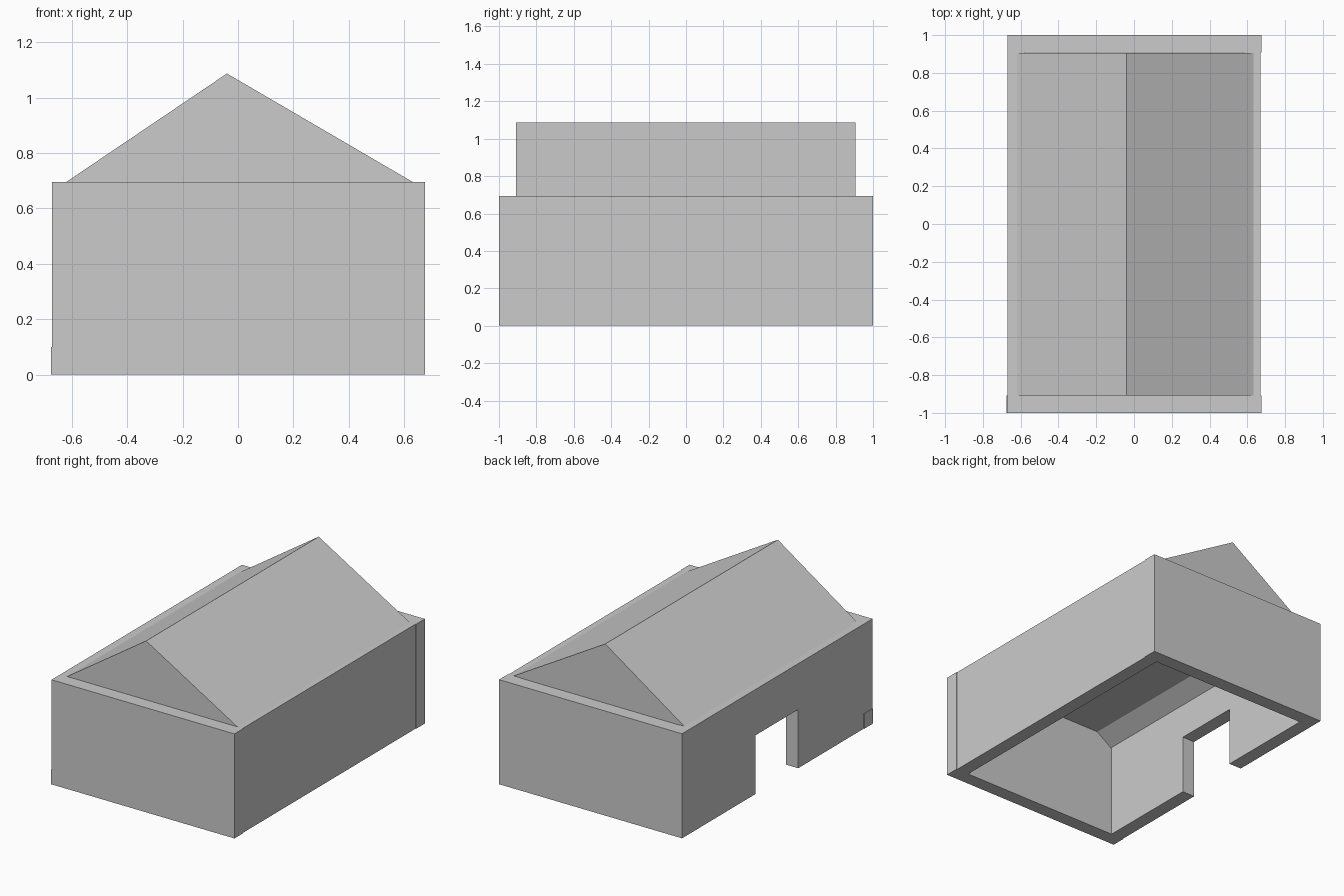
import bpy
import bmesh
from mathutils import Vector

if "Cube" in bpy.data.objects:
    bpy.data.objects.remove(bpy.data.objects["Cube"])


def extrude(name, profile, axis, start, end):
    """Extrude a closed 2D profile along x (profile is y,z) or y (profile is x,z)."""
    bm = bmesh.new()
    place = (lambda p: (start, p[0], p[1])) if axis == 'x' else (lambda p: (p[0], start, p[1]))
    face = bm.faces.new([bm.verts.new(place(p)) for p in profile])
    moved = bmesh.ops.extrude_face_region(bm, geom=[face])['geom']
    offset = Vector((end - start, 0, 0)) if axis == 'x' else Vector((0, end - start, 0))
    bmesh.ops.translate(bm, vec=offset,
                        verts=[g for g in moved if isinstance(g, bmesh.types.BMVert)])
    bmesh.ops.recalc_face_normals(bm, faces=bm.faces)
    mesh = bpy.data.meshes.new(name)
    bm.to_mesh(mesh)
    bm.free()
    obj = bpy.data.objects.new(name, mesh)
    bpy.context.collection.objects.link(obj)
    return obj


def rect(a, b, low, high):
    return [(a, low), (b, low), (b, high), (a, high)]


HEIGHT = 0.695
INNER = 0.908   # inside face of the end walls

# End walls, standing slightly proud of the right side wall
for name, y0, y1 in (("front_wall", -1.0, -INNER), ("back_wall", INNER, 1.0)):
    extrude(name, rect(-0.671, 0.674, 0, HEIGHT), 'y', y0, y1)

# Right side wall
extrude("right_wall", rect(-INNER, INNER, 0, HEIGHT), 'x', 0.58, 0.67)

# Left side wall with the doorway
extrude("left_wall",
        [(-INNER, 0), (-0.22, 0), (-0.22, 0.39), (0.23, 0.39),
         (0.23, 0), (INNER, 0), (INNER, HEIGHT), (-INNER, HEIGHT)],
        'x', -0.671, -0.58)

# Low corner block by the front wall
extrude("corner_block", rect(-0.675, -0.60, 0, 0.10), 'y', -1.0, -INNER)

# Gabled roof: two thick slopes over a flat ceiling, lower edges tucked in the walls
extrude("roof",
        [(-0.625, 0.692), (-0.04, 1.087), (0.637, 0.692),
         (0.59, 0.615), (0.46, 0.69), (-0.465, 0.69), (-0.575, 0.615)],
        'y', -INNER, INNER - 0.003)
